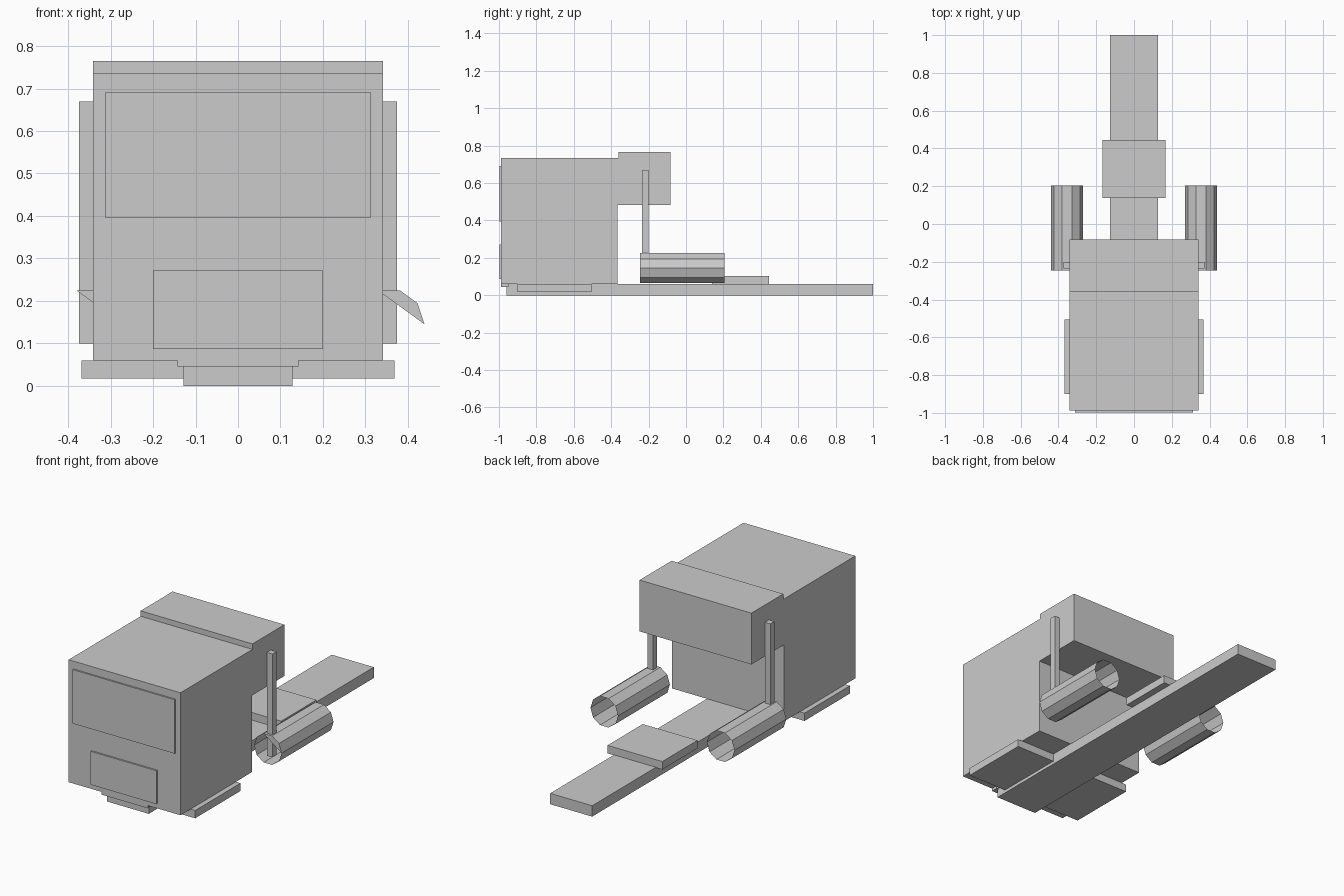
import bpy, bmesh, math

if "Cube" in bpy.data.objects:
    bpy.data.objects.remove(bpy.data.objects["Cube"])

grey = bpy.data.materials.new("plain_grey")
grey.diffuse_color = (0.6, 0.6, 0.6, 1)
grey.use_nodes = True
grey.node_tree.nodes["Principled BSDF"].inputs["Base Color"].default_value = grey.diffuse_color


def finish(name, bm):
    me = bpy.data.meshes.new(name)
    bm.to_mesh(me)
    bm.free()
    me.materials.append(grey)
    ob = bpy.data.objects.new(name, me)
    bpy.context.collection.objects.link(ob)
    return ob


def box(name, x, y, z):
    bm = bmesh.new()
    bmesh.ops.create_cube(bm, size=1)
    for v in bm.verts:
        for i, (lo, hi) in enumerate((x, y, z)):
            v.co[i] = lo if v.co[i] < 0 else hi
    return finish(name, bm)


# Cab with raised rear overhang: one side profile extruded across x
profile = [(-0.988, 0.06), (-0.365, 0.06), (-0.365, 0.482), (-0.083, 0.482),
           (-0.083, 0.765), (-0.361, 0.765), (-0.361, 0.735), (-0.988, 0.735)]
bm = bmesh.new()
side = bm.faces.new([bm.verts.new((-0.341, y, z)) for y, z in profile])
ext = bmesh.ops.extrude_face_region(bm, geom=[side], use_keep_orig=True)
for v in ext["geom"]:
    if isinstance(v, bmesh.types.BMVert):
        v.co.x = 0.341
bmesh.ops.recalc_face_normals(bm, faces=bm.faces[:])
finish("cab", bm)

# Front plates
box("windshield", (-0.312, 0.312), (-0.997, -0.988), (0.395, 0.692))
box("grille", (-0.2, 0.2), (-0.997, -0.988), (0.087, 0.271))
box("front_lip", (-0.142, 0.142), (-0.988, -0.95), (0.045, 0.062))

# Chassis, steps and coupling plate
box("chassis", (-0.128, 0.128), (-0.96, 1.0), (0.0, 0.06))
box("side_steps", (-0.369, 0.369), (-0.9, -0.505), (0.017, 0.06))
box("coupling_plate", (-0.167, 0.167), (0.138, 0.445), (0.058, 0.102))

for label, s in (("left", -1), ("right", 1)):
    # Exhaust posts
    xs = sorted((s * 0.341, s * 0.374))
    box(label + "_exhaust", xs, (-0.235, -0.2), (0.1, 0.67))
    # Open ten-sided tank with a partial front cap
    bm = bmesh.new()
    rings = []
    for y in (-0.247, 0.205):
        rings.append([bm.verts.new((s * 0.355 + 0.084 * math.cos(math.tau * i / 10), y,
                                    0.145 + 0.084 * math.sin(math.tau * i / 10)))
                      for i in range(10)])
    front, back = rings
    for i in range(10):
        j = (i + 1) % 10
        bm.faces.new((front[i], front[j], back[j], back[i]))
    bmesh.ops.recalc_face_normals(bm, faces=bm.faces[:])
    # Outward-facing tube check
    bm.faces.ensure_lookup_table()
    f = bm.faces[0]
    if f.normal.x * (f.calc_center_median().x - s * 0.355) < 0:
        bmesh.ops.reverse_faces(bm, faces=bm.faces[:])
    bm.faces.new(front[:4])
    finish(label + "_tank", bm)
